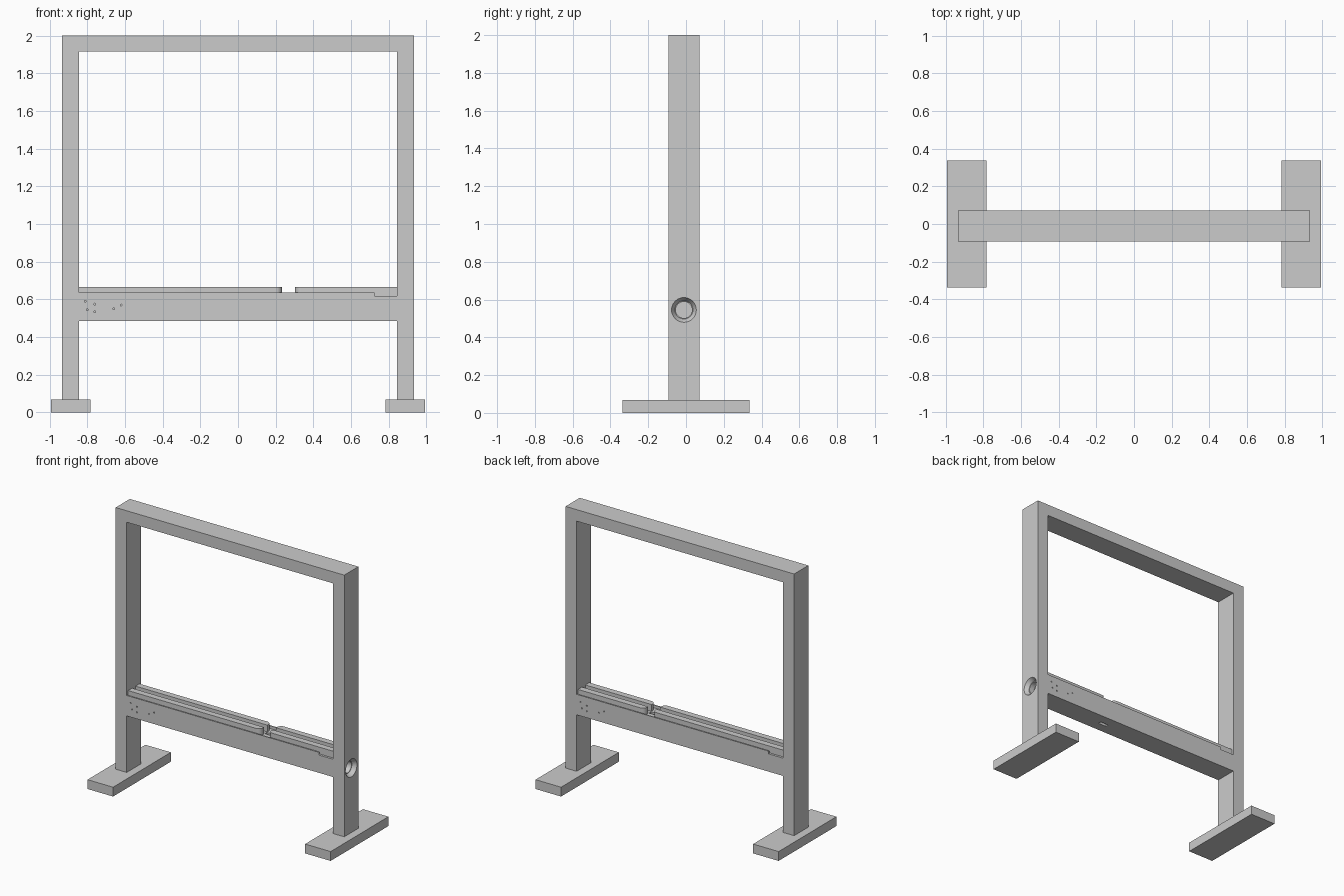
import bpy, bmesh, math
from mathutils import Matrix

if "Cube" in bpy.data.objects:
    bpy.data.objects.remove(bpy.data.objects["Cube"])

YC = -0.011          # frame centre line in y
HX, IX = 0.933, 0.843  # outer and inner half widths of the frame


def finish(bm, name):
    bmesh.ops.recalc_face_normals(bm, faces=bm.faces)
    me = bpy.data.meshes.new(name)
    bm.to_mesh(me)
    bm.free()
    ob = bpy.data.objects.new(name, me)
    bpy.context.collection.objects.link(ob)
    return ob


def box(name, x0, x1, y0, y1, z0, z1):
    bm = bmesh.new()
    m = Matrix.Translation(((x0 + x1) / 2, (y0 + y1) / 2, (z0 + z1) / 2)) @ \
        Matrix.Diagonal((x1 - x0, y1 - y0, z1 - z0, 1))
    bmesh.ops.create_cube(bm, size=1, matrix=m)
    return finish(bm, name)


def cylinder(name, r1, r2, depth, loc, axis, sides=32):
    bm = bmesh.new()
    rot = Matrix.Rotation(math.pi / 2, 4, axis)
    bmesh.ops.create_cone(bm, cap_ends=True, segments=sides, radius1=r1, radius2=r2,
                          depth=depth, matrix=Matrix.Translation(loc) @ rot)
    return finish(bm, name)


def cut(target, cutter):
    cutter.hide_render = True
    mod = target.modifiers.new("cut", 'BOOLEAN')
    mod.operation, mod.solver, mod.object = 'DIFFERENCE', 'EXACT', cutter
    bpy.context.view_layer.objects.active = target
    bpy.ops.object.modifier_apply(modifier=mod.name)
    bpy.data.objects.remove(cutter)


# Frame: one slab with an upper window and a lower leg opening
frame = box("frame", -HX, HX, YC - 0.0825, YC + 0.0825, 0.069, 2.0)
cut(frame, box("window", -IX, IX, -0.3, 0.3, 0.637, 1.915))
cut(frame, box("leg_opening", -IX, IX, -0.3, 0.3, 0.0, 0.486))

# Shallow trough along the middle beam, with a notch at one end of each lip
cut(frame, box("trough", -IX, IX, YC - 0.075, YC + 0.075, 0.617, 0.75))
for s in (1, -1):
    xs = sorted((s * 0.725, s * IX))
    ys = sorted((YC + s * -0.2, YC + s * -0.06))
    cut(frame, box("lip_notch", *xs, *ys, 0.617, 0.75))

# Small slot through the beam below the rail gap
cut(frame, box("beam_slot", 0.235, 0.302, YC - 0.012, YC + 0.012, 0.4, 0.75))

# Counterbored hole in the right post
cut(frame, cylinder("bore", 0.043, 0.043, 0.12, (HX - 0.01, YC, 0.545), 'Y'))
cut(frame, cylinder("bore_mouth", 0.048, 0.066, 0.03, (HX - 0.0145, YC, 0.545), 'Y'))

# Tiny screw holes on both faces of the beam
for s in (1, -1):
    for x, z in ((-0.81, 0.59), (-0.76, 0.575), (-0.80, 0.545), (-0.76, 0.535),
                 (-0.66, 0.55), (-0.62, 0.57)):
        cut(frame, cylinder("screw_hole", 0.005, 0.005, 0.02,
                            (s * x, YC - s * 0.0825, z), 'X', 8))


# Guide rails: two rows, split by a gap, with rounded outer corners at the gap
def rail(name, x_end, x_gap, side):
    inner, outer, r = 0.02, 0.066, 0.034
    d = 1 if x_gap > x_end else -1
    pts = [(x_end, inner), (x_gap, inner)]
    for i in range(7):
        a = math.radians(15 * i)
        pts.append((x_gap - d * r * (1 - math.cos(a)), outer - r + r * math.sin(a)))
    pts.append((x_end, outer))
    bm = bmesh.new()
    f = bm.faces.new([bm.verts.new((x, YC + side * y, 0.617)) for x, y in pts])
    ext = bmesh.ops.extrude_face_region(bm, geom=[f])
    bmesh.ops.translate(bm, vec=(0, 0, 0.05),
                        verts=[v for v in ext["geom"] if isinstance(v, bmesh.types.BMVert)])
    return finish(bm, name)


rails = []
for side, label in ((-1, "front"), (1, "back")):
    rails.append(rail(label + "_long_rail", -IX, 0.234, side))
    rails.append(rail(label + "_short_rail", IX, 0.303, side))

# Flat feet
for s, label in ((-1, "left"), (1, "right")):
    box(label + "_foot", *sorted((s * 0.784, s * 0.992)), -0.337, 0.337, 0, 0.069)

# Smooth the round bores and rail ends only
for ob in [frame] + rails:
    bpy.ops.object.select_all(action='DESELECT')
    ob.select_set(True)
    bpy.context.view_layer.objects.active = ob
    bpy.ops.object.shade_smooth_by_angle(angle=math.radians(25))
